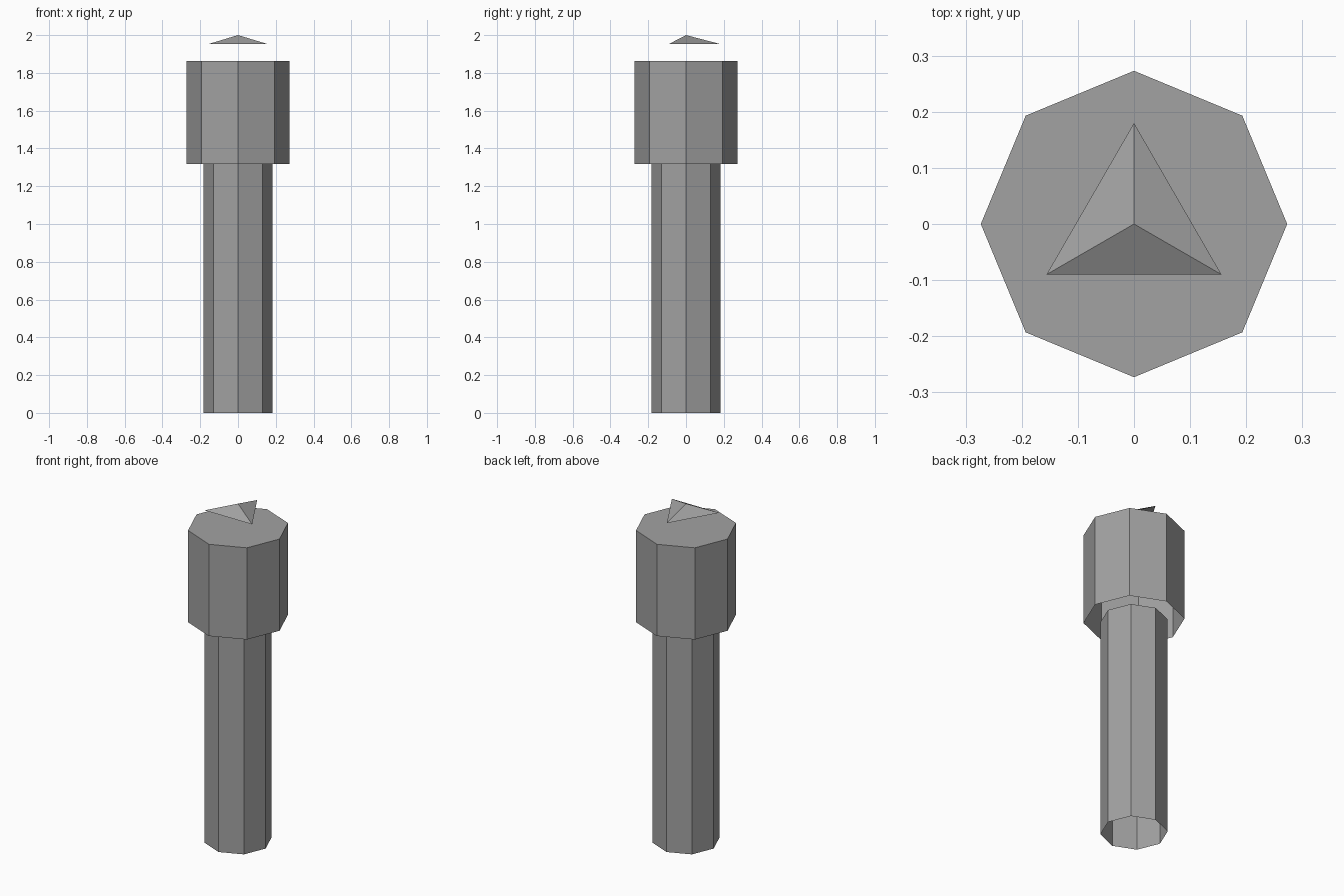
import bpy, bmesh, math

if "Cube" in bpy.data.objects:
    bpy.data.objects.remove(bpy.data.objects["Cube"])

grey = bpy.data.materials.new("plain grey")
grey.diffuse_color = (0.36, 0.36, 0.36, 1)
grey.use_nodes = True
grey.node_tree.nodes["Principled BSDF"].inputs["Base Color"].default_value = grey.diffuse_color


def ring(bm, sides, radius, z, turn=0.0):
    return [bm.verts.new((radius * math.cos(turn + math.tau * i / sides),
                          radius * math.sin(turn + math.tau * i / sides), z))
            for i in range(sides)]


def finish(bm, name):
    me = bpy.data.meshes.new(name)
    bm.to_mesh(me)
    bm.free()
    me.materials.append(grey)
    ob = bpy.data.objects.new(name, me)
    bpy.context.collection.objects.link(ob)
    return ob


def open_prism(name, sides, radius, z0, z1):
    """Walls and a top cap, open underneath."""
    bm = bmesh.new()
    low, high = ring(bm, sides, radius, z0), ring(bm, sides, radius, z1)
    for i in range(sides):
        j = (i + 1) % sides
        bm.faces.new((low[i], low[j], high[j], high[i]))
    bm.faces.new(high)
    return finish(bm, name)


def open_pyramid(name, sides, radius, z0, z1, turn):
    """Sloped faces only, open underneath."""
    bm = bmesh.new()
    low = ring(bm, sides, radius, z0, turn)
    tip = bm.verts.new((0, 0, z1))
    for i in range(sides):
        bm.faces.new((low[i], low[(i + 1) % sides], tip))
    return finish(bm, name)


# Octagonal shaft and wider head
open_prism("shaft", 8, 0.182, 0.0, 1.318)
open_prism("head", 8, 0.273, 1.318, 1.863)

# Small three-sided point floating above the head
open_pyramid("floating_tip", 3, 0.18, 1.953, 2.0, math.pi / 2)
